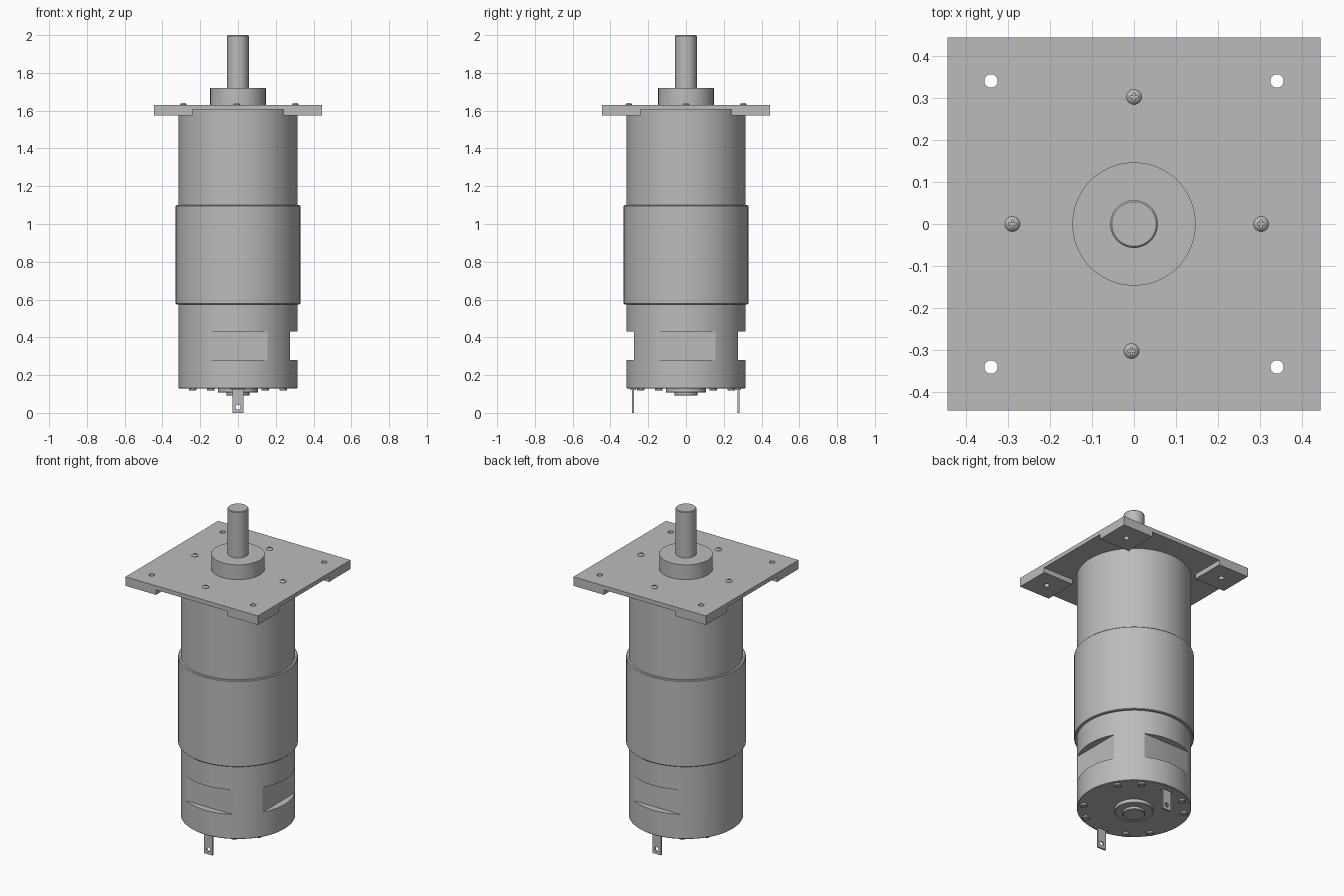
import bpy, bmesh, math
from mathutils import Matrix

if "Cube" in bpy.data.objects:
    bpy.data.objects.remove(bpy.data.objects["Cube"])

GREY = (0.5, 0.5, 0.5, 1)
metal = bpy.data.materials.new("plain grey metal")
metal.use_nodes = True
metal.diffuse_color = GREY
metal.node_tree.nodes["Principled BSDF"].inputs["Base Color"].default_value = GREY


def finish(name, bm):
    bmesh.ops.recalc_face_normals(bm, faces=bm.faces)
    mesh = bpy.data.meshes.new(name)
    bm.to_mesh(mesh)
    bm.free()
    mesh.materials.append(metal)
    obj = bpy.data.objects.new(name, mesh)
    bpy.context.collection.objects.link(obj)
    return obj


def activate(obj):
    bpy.ops.object.select_all(action="DESELECT")
    obj.select_set(True)
    bpy.context.view_layer.objects.active = obj


def smooth(obj):
    activate(obj)
    bpy.ops.object.shade_smooth_by_angle(angle=math.radians(30))
    return obj


def lathe(name, profile, at=(0, 0), steps=96):
    """Spin an (r, z) profile, closed on the axis, about a vertical line."""
    bm = bmesh.new()
    verts = [bm.verts.new((r, 0, z)) for r, z in profile]
    edges = [bm.edges.new(pair) for pair in zip(verts, verts[1:])]
    bmesh.ops.spin(bm, geom=verts + edges, cent=(0, 0, 0), axis=(0, 0, 1),
                   angle=math.tau, steps=steps, use_merge=False)
    bmesh.ops.remove_doubles(bm, verts=bm.verts, dist=1e-5)
    bmesh.ops.translate(bm, verts=bm.verts, vec=(*at, 0))
    return smooth(finish(name, bm))


def rod(name, r, z0, z1, at=(0, 0), bevel=0.0, steps=96):
    return lathe(name, [(0, z0), (r - bevel, z0), (r, z0 + bevel),
                        (r, z1 - bevel), (r - bevel, z1), (0, z1)], at, steps)


def box(name, low, high, turn=0):
    bm = bmesh.new()
    bmesh.ops.create_cube(bm, size=1)
    for v in bm.verts:
        v.co = [(a + b) / 2 + c * (b - a) for a, b, c in zip(low, high, v.co)]
    bm.transform(Matrix.Rotation(turn, 4, "Z"))
    return finish(name, bm)


def combine(obj, others, operation="DIFFERENCE"):
    for other in others:
        mod = obj.modifiers.new("cut", "BOOLEAN")
        mod.operation, mod.solver, mod.object = operation, "EXACT", other
        activate(obj)
        bpy.ops.object.modifier_apply(modifier=mod.name)
        bpy.data.objects.remove(other)
    return obj


quarter = [i * math.pi / 2 for i in range(4)]
corners = [(sx, sy) for sx in (-1, 1) for sy in (-1, 1)]

# Mounting plate with thick corner pads and through holes
plate = box("mounting_plate", (-.445, -.445, 1.575), (.445, .445, 1.63))
combine(plate, [box("channel_x", (-1, -.24, 1.5), (1, .24, 1.605)),
                box("channel_y", (-.24, -1, 1.5), (.24, 1, 1.605))])
combine(plate, [rod("hole", .016, 1.5, 1.7, (sx * .341, sy * .341), steps=24)
                for sx, sy in corners])
smooth(plate)

# Gearbox, motor sleeve, boss and output shaft
rod("gearbox", .315, 1.09, 1.61)
rod("motor_sleeve", .33, .575, 1.1, bevel=.004)
rod("shaft_boss", .147, 1.62, 1.72)
rod("output_shaft", .057, 1.7, 2.0, bevel=.004)

# Motor can with a flat slot milled into each side
can = rod("motor_can", .315, .13, .585, bevel=.003)
combine(can, [box("slot", (.274, -.3, .28), (.5, .3, .43), a) for a in quarter])
smooth(can)

# Domed plate screws with cross recesses
for i, (x, y) in enumerate([(.303, 0), (0, .303), (-.29, 0), (-.006, -.303)]):
    screw = lathe("plate_screw_%d" % i, [(0, 1.62), (.018, 1.62), (.018, 1.632),
                  (.014, 1.638), (.008, 1.641), (0, 1.641)], (x, y), 24)
    combine(screw, [box("slot", (x - w, y - d, 1.634), (x + w, y + d, 1.65))
                    for w, d in ((.009, .0025), (.0025, .009))])
    smooth(screw)

# Rear bearing and ring of rivets
rod("rear_bearing_ring", .107, .108, .14, bevel=.003)
rod("rear_bearing_cap", .062, .092, .12, bevel=.003, steps=64)
for i, a in enumerate(quarter):
    for j, offset in enumerate((math.radians(31), math.radians(59))):
        rod("rear_rivet_%d" % (2 * i + j), .02, .118, .14,
            (.28 * math.cos(a + offset), .28 * math.sin(a + offset)), .003, 20)

# Electrical terminals with eyelets
for name, y in (("front", -.28), ("back", .277)):
    tab = box(name + "_terminal", (-.028, y - .005, 0), (.028, y + .005, .14))
    eyelet = rod("eyelet", .013, -.1, .1, steps=24)
    eyelet.data.transform(Matrix.Translation((0, y, .03)) @ Matrix.Rotation(math.pi / 2, 4, "X"))
    combine(tab, [eyelet])
    smooth(tab)
    box(name + "_terminal_base", (-.04, y - .015, .122), (.04, y + .015, .14))
